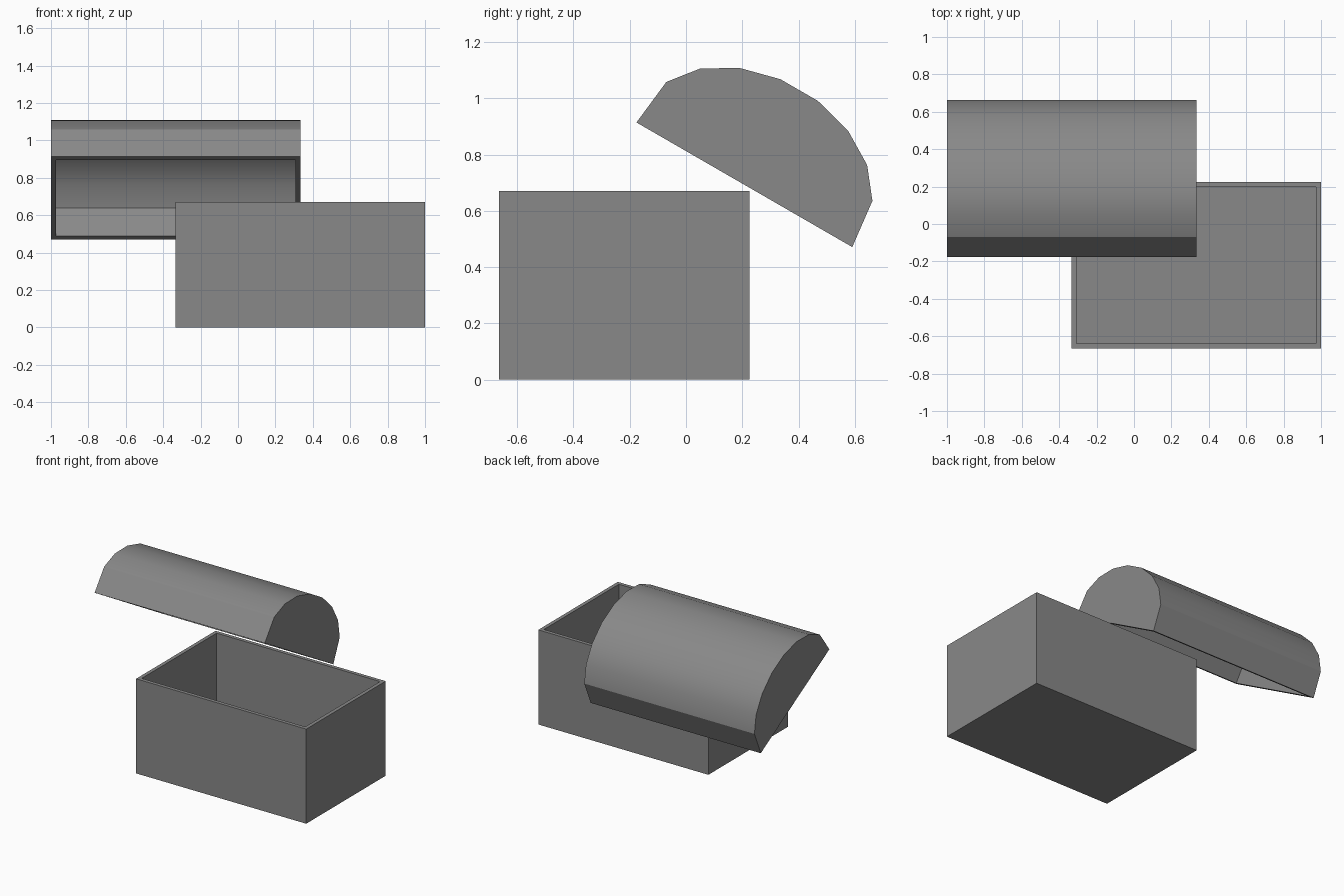
import bpy, bmesh, math
from mathutils import Matrix, Vector

old = bpy.data.objects.get("Cube")
if old:
    bpy.data.objects.remove(old, do_unlink=True)

WALL = 0.026
HALF_LENGTH = 0.6665

grey = bpy.data.materials.new("plain grey")
grey.use_nodes = True
COLOUR = (0.25, 0.25, 0.25, 1)
grey.diffuse_color = COLOUR
grey.node_tree.nodes["Principled BSDF"].inputs["Base Color"].default_value = COLOUR


def hollow_shell(name, outer, inner, matrix):
    """Extruded trough, open along the line between the first and last profile points."""
    bm = bmesh.new()
    rings = []
    for profile, half in ((outer, HALF_LENGTH), (inner, HALF_LENGTH - WALL)):
        rings.append([[bm.verts.new((x, u, v)) for u, v in profile] for x in (-half, half)])
    for left, right in rings:
        bm.faces.new(left)
        bm.faces.new(right)
        for i in range(len(left) - 1):
            bm.faces.new((left[i], left[i + 1], right[i + 1], right[i]))
    # flat rim joining the outer and inner skins
    loops = [(l[0], r[0], r[-1], l[-1]) for l, r in rings]
    for i in range(4):
        j = (i + 1) % 4
        bm.faces.new((loops[0][i], loops[0][j], loops[1][j], loops[1][i]))
    bmesh.ops.recalc_face_normals(bm, faces=bm.faces)
    mesh = bpy.data.meshes.new(name)
    bm.to_mesh(mesh)
    bm.free()
    obj = bpy.data.objects.new(name, mesh)
    bpy.context.collection.objects.link(obj)
    obj.matrix_world = matrix
    mesh.materials.append(grey)
    return obj


def mirrored(half):
    return half + [(-u, v) for u, v in reversed(half)]


# Open chest body
depth, height = 0.445, 0.67
hollow_shell(
    "chest_body",
    mirrored([(depth, height), (depth, 0)]),
    mirrored([(depth - WALL, height), (depth - WALL, WALL)]),
    Matrix.Translation((0.3335, -0.22, 0)))

# Domed hollow lid, tilted back and shifted to the side
dome = [(0.443, 0), (0.423, 0.178), (0.343, 0.279), (0.223, 0.351), (0.077, 0.389)]
lining = [(0.408, 0)] + [tuple(p - p.normalized() * 0.028) for p in map(Vector, dome[1:])]
lid = hollow_shell(
    "chest_lid", mirrored(dome), mirrored(lining),
    Matrix.Translation((-0.3335, 0.2075, 0.6925)) @ Matrix.Rotation(math.radians(-30), 4, "X"))

# Soft curve over the dome, crisp edges elsewhere
bpy.ops.object.select_all(action="DESELECT")
lid.select_set(True)
bpy.context.view_layer.objects.active = lid
bpy.ops.object.shade_smooth_by_angle(angle=math.radians(30))
